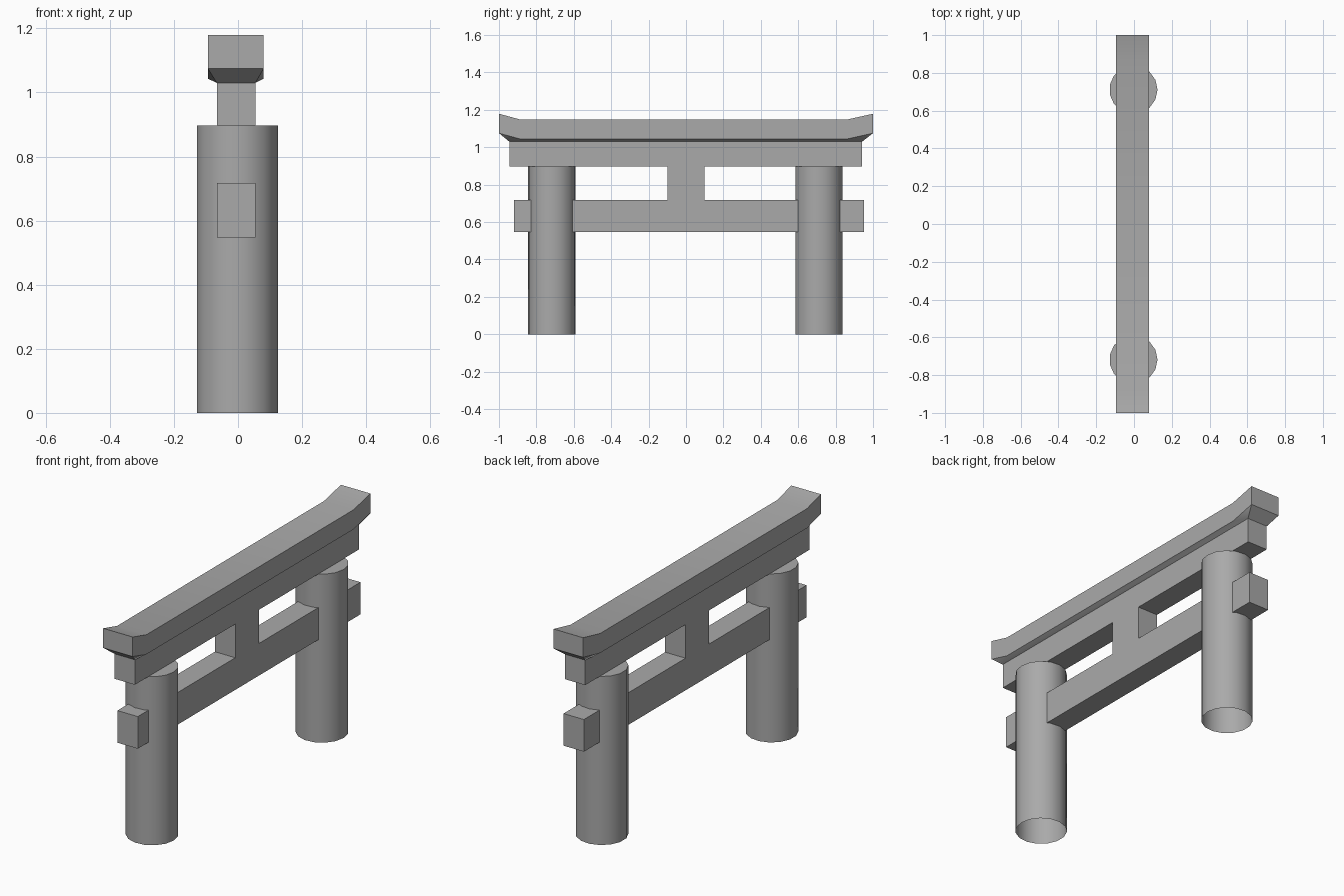
import bpy, bmesh, math
from mathutils import Matrix

default = bpy.data.objects.get("Cube")
if default:
    bpy.data.objects.remove(default, do_unlink=True)

GREY = (0.4, 0.4, 0.4, 1)
stone = bpy.data.materials.new("stone_grey")
stone.use_nodes = True
stone.diffuse_color = GREY
bsdf = stone.node_tree.nodes["Principled BSDF"]
bsdf.inputs["Base Color"].default_value = GREY
bsdf.inputs["Roughness"].default_value = 0.8


def finish(name, bm, smooth=False):
    """Turn a bmesh into a named object."""
    bmesh.ops.recalc_face_normals(bm, faces=bm.faces)
    mesh = bpy.data.meshes.new(name)
    bm.to_mesh(mesh)
    bm.free()
    mesh.materials.append(stone)
    obj = bpy.data.objects.new(name, mesh)
    bpy.context.collection.objects.link(obj)
    if smooth:
        bpy.ops.object.select_all(action="DESELECT")
        obj.select_set(True)
        bpy.context.view_layer.objects.active = obj
        bpy.ops.object.shade_smooth_by_angle(angle=math.radians(30))
    return obj


BEAM_X = (-0.066, 0.054)
ROOF_X = (-0.094, 0.08)
PILLAR_TOP = 0.897
ROOF_BASE = 1.03


def beam(name, y, z):
    """Box with the common beam thickness."""
    bm = bmesh.new()
    size = (BEAM_X[1] - BEAM_X[0], y[1] - y[0], z[1] - z[0])
    centre = (sum(BEAM_X) / 2, sum(y) / 2, sum(z) / 2)
    bmesh.ops.create_cube(
        bm, size=1, matrix=Matrix.Translation(centre) @ Matrix.Diagonal((*size, 1)))
    return finish(name, bm)


def pillar(name, y):
    """Round column, closed at the top and open underneath."""
    bm = bmesh.new()
    place = Matrix.Translation((-0.003, y, PILLAR_TOP / 2)) @ Matrix.Rotation(-math.pi / 2, 4, "Z")
    bmesh.ops.create_cone(bm, cap_ends=True, segments=15, radius1=0.1275,
                          radius2=0.1275, depth=PILLAR_TOP, matrix=place)
    bm.normal_update()
    base = [f for f in bm.faces if f.normal.z < -0.9]
    bmesh.ops.delete(bm, geom=base, context="FACES_ONLY")
    return finish(name, bm, smooth=True)


# Columns
pillar("front_pillar", -0.718)
pillar("back_pillar", 0.711)

# Cross beams and the short strut joining them
LOWER_Z = (0.547, 0.718)
UPPER_Y = (-0.945, 0.942)
beam("lower_beam", (-0.92, 0.953), LOWER_Z)
beam("centre_strut", (-0.1, 0.098), (LOWER_Z[1], PILLAR_TOP))
beam("upper_beam", UPPER_Y, (PILLAR_TOP, ROOF_BASE))

# Roof beam: upturned ends, underside tapering in to the upper beam
bm = bmesh.new()
stations = [(-1, 1.075), (-0.883, 1.043), (0.857, 1.043), (1, 1.075)]  # y, eave height
eave = [[bm.verts.new((x, y, z)) for y, z in stations] for x in ROOF_X]
top = [[bm.verts.new((x, y, z + 0.104)) for y, z in stations] for x in ROOF_X]
foot = [[bm.verts.new((x, y, ROOF_BASE)) for y in UPPER_Y] for x in BEAM_X]
for i in range(3):
    bm.faces.new((top[0][i], top[0][i + 1], top[1][i + 1], top[1][i]))
    for e, t in zip(eave, top):
        bm.faces.new((e[i], e[i + 1], t[i + 1], t[i]))
for e, f in zip(eave, foot):
    bm.faces.new((e[0], e[1], f[0]))
    bm.faces.new((e[1], e[2], f[1], f[0]))
    bm.faces.new((e[2], e[3], f[1]))
for s, k in ((0, 0), (3, 1)):
    bm.faces.new((eave[0][s], eave[1][s], top[1][s], top[0][s]))
    bm.faces.new((eave[0][s], eave[1][s], foot[1][k], foot[0][k]))
bm.faces.new((foot[0][0], foot[0][1], foot[1][1], foot[1][0]))
finish("roof_beam", bm, smooth=True)
